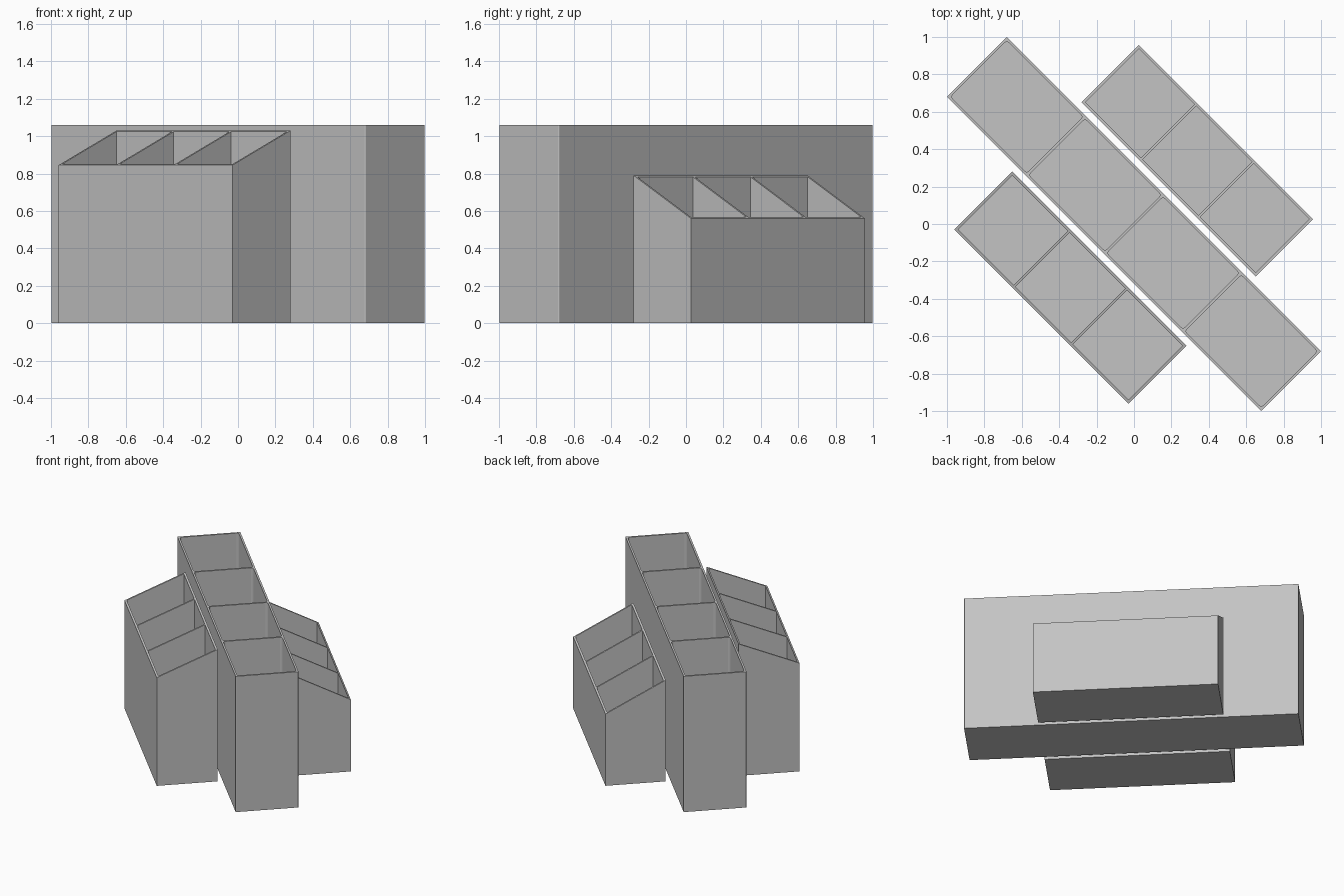
import bpy, bmesh, math
from mathutils import Matrix

if "Cube" in bpy.data.objects:
    bpy.data.objects.remove(bpy.data.objects["Cube"])

grey = bpy.data.materials.new("plain grey")
grey.diffuse_color = (0.55, 0.55, 0.55, 1)
grey.use_nodes = True
grey.node_tree.nodes["Principled BSDF"].inputs["Base Color"].default_value = grey.diffuse_color

WALL, FLOOR = 0.014, 0.02
TURN = Matrix.Rotation(-math.pi / 4, 4, 'Z')   # whole organiser sits diagonally


def add_block(bm, u0, u1, v0, v1, z0, z_low_v, z_high_v, radius):
    """Upright block whose top may slope across v, with softened vertical edges."""
    vs = bmesh.ops.create_cube(bm, size=1)["verts"]
    for v in vs:
        top = z_low_v if v.co.y < 0 else z_high_v
        v.co = (u0 if v.co.x < 0 else u1,
                v0 if v.co.y < 0 else v1,
                z0 if v.co.z < 0 else top)
    if radius:
        uprights = [e for e in {e for v in vs for e in v.link_edges}
                    if abs((e.verts[0].co - e.verts[1].co).normalized().z) > 0.99]
        bmesh.ops.bevel(bm, geom=uprights, offset=radius, segments=3,
                        profile=0.5, affect='EDGES')


def make_object(name, bm):
    bm.transform(TURN)
    mesh = bpy.data.meshes.new(name)
    bm.to_mesh(mesh)
    bm.free()
    mesh.materials.append(grey)
    obj = bpy.data.objects.new(name, mesh)
    bpy.context.collection.objects.link(obj)
    return obj


def compartment_box(name, half_len, v0, v1, z_low_v, z_high_v, cells,
                    outer_r=0, inner_r=0):
    # outer shell
    bm = bmesh.new()
    add_block(bm, -half_len, half_len, v0, v1, 0, z_low_v, z_high_v, outer_r)
    box = make_object(name, bm)

    # hollow compartments separated by thin dividers
    bm = bmesh.new()
    pitch = (2 * half_len - WALL) / cells
    for i in range(cells):
        u = -half_len + WALL + i * pitch
        add_block(bm, u, u + pitch - WALL, v0 + WALL, v1 - WALL,
                  FLOOR, 1.5, 1.5, inner_r)
    cutter = make_object(name + "_cutter", bm)
    cutter.hide_render = True

    cut = box.modifiers.new("compartments", 'BOOLEAN')
    cut.operation, cut.solver, cut.object = 'DIFFERENCE', 'EXACT', cutter
    bpy.context.view_layer.objects.active = box
    bpy.ops.object.modifier_apply(modifier=cut.name)
    bpy.data.objects.remove(cutter)


# tall centre box, with a lower sloping box on each side
compartment_box("centre_box", 1.188, -0.226, 0.226, 1.06, 1.06, 4, 0.005, 0.015)
compartment_box("front_side_box", 0.658, -0.70, -0.262, 0.845, 1.03, 3)
compartment_box("back_side_box", 0.658, 0.262, 0.695, 0.79, 0.56, 3)
